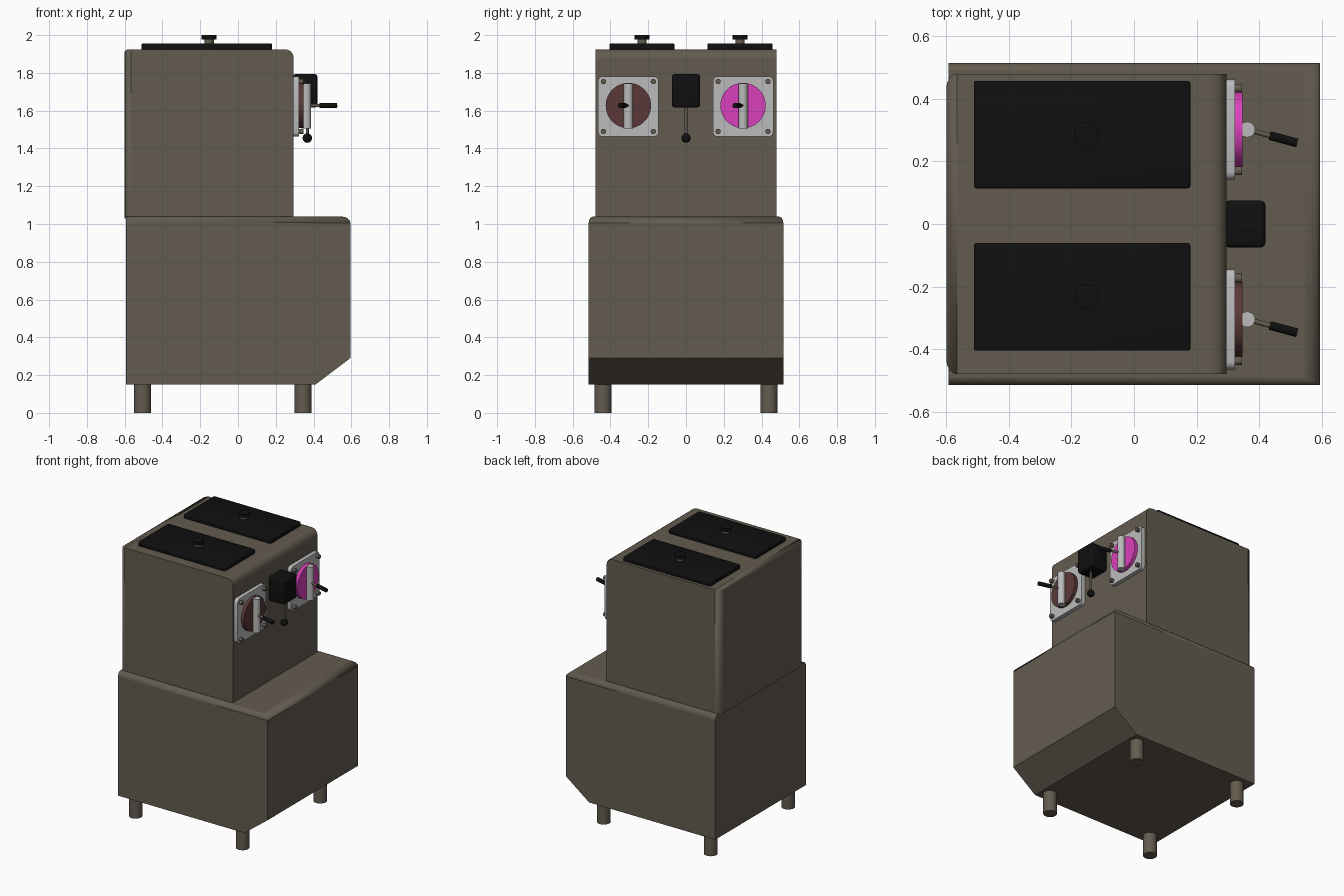
import bpy, bmesh
from mathutils import Vector

if "Cube" in bpy.data.objects:
    bpy.data.objects.remove(bpy.data.objects["Cube"])


def material(name, rgb):
    m = bpy.data.materials.new(name)
    m.diffuse_color = (*rgb, 1)
    m.use_nodes = True
    m.node_tree.nodes["Principled BSDF"].inputs["Base Color"].default_value = m.diffuse_color
    return m


OLIVE = material("olive_enamel", (0.125, 0.105, 0.078))
BLACK = material("black_plastic", (0.005, 0.005, 0.005))
STEEL = material("light_steel", (0.5, 0.5, 0.5))
BROWN = material("brown_disc", (0.105, 0.04, 0.04))
PINK = material("pink_disc", (0.7, 0.05, 0.5))


def finish(ob, mat, angle=0.6):
    ob.data.materials.append(mat)
    bpy.ops.object.select_all(action='DESELECT')
    ob.select_set(True)
    bpy.context.view_layer.objects.active = ob
    bpy.ops.object.shade_smooth_by_angle(angle=angle)
    return ob


def prism(name, profile, half_y, mat, width, weight):
    """Extrude an xz profile along y; weight(a, b) gives each edge's bevel weight."""
    bm = bmesh.new()
    face = bm.faces.new([bm.verts.new((x, -half_y, z)) for x, z in profile])
    new = bmesh.ops.extrude_face_region(bm, geom=[face])["geom"]
    bmesh.ops.translate(bm, vec=(0, 2 * half_y, 0),
                        verts=[v for v in new if isinstance(v, bmesh.types.BMVert)])
    bmesh.ops.recalc_face_normals(bm, faces=bm.faces)
    layer = bm.edges.layers.float.new("bevel_weight_edge")
    for e in bm.edges:
        e[layer] = weight(e.verts[0].co, e.verts[1].co)
    me = bpy.data.meshes.new(name)
    bm.to_mesh(me)
    bm.free()
    ob = bpy.data.objects.new(name, me)
    bpy.context.collection.objects.link(ob)
    mod = ob.modifiers.new("rounded_edges", 'BEVEL')
    mod.limit_method, mod.width, mod.segments = 'WEIGHT', width, 4
    return finish(ob, mat)


def box(name, lo, hi, mat, axis=None, bevel=0.0):
    """Box between two corners; axis limits the bevel to edges along that axis."""
    lo, hi = Vector(lo), Vector(hi)
    bm = bmesh.new()
    bmesh.ops.create_cube(bm, size=1)
    for v in bm.verts:
        v.co = (lo + hi) / 2 + v.co * (hi - lo)
    edges = [e for e in bm.edges if axis is None
             or abs((e.verts[0].co - e.verts[1].co).normalized()[axis]) > 0.9]
    if bevel:
        bmesh.ops.bevel(bm, geom=edges, offset=bevel, segments=3, profile=0.5,
                        affect='EDGES')
    me = bpy.data.meshes.new(name)
    bm.to_mesh(me)
    bm.free()
    ob = bpy.data.objects.new(name, me)
    bpy.context.collection.objects.link(ob)
    return finish(ob, mat)


def rod(name, a, b, r, mat, sides=24):
    a, b = Vector(a), Vector(b)
    bpy.ops.mesh.primitive_cylinder_add(
        vertices=sides, radius=r, depth=(b - a).length, location=(a + b) / 2,
        rotation=(b - a).to_track_quat('Z', 'Y').to_euler())
    ob = bpy.context.object
    ob.name = name
    return finish(ob, mat)


# Lower cabinet with slanted toe and rounded top
def lower_weight(a, b):
    if min(a.z, b.z) < 1.0:
        return 0
    if abs(a.y - b.y) > 0.1:
        return 1 if a.x > 0 else 0
    return 0.5


prism("lower_cabinet", [(-0.593, 0.15), (0.41, 0.15), (0.595, 0.29), (0.595, 1.04), (-0.593, 1.04)],
      0.515, OLIVE, 0.05, lower_weight)


# Upper housing, rounded on the control-side top edge and rear uprights
def upper_weight(a, b):
    if abs(a.y - b.y) > 0.1:
        return (1 if a.x > 0 else 0.25) if a.z > 1.5 else 0
    return 1 if abs(a.z - b.z) > 0.1 and a.x < 0 else 0


prism("upper_housing", [(-0.6, 1.03), (0.295, 1.03), (0.295, 1.925), (-0.6, 1.925)],
      0.48, OLIVE, 0.045, upper_weight)

# Legs
for x in (-0.505, 0.345):
    for y in (-0.44, 0.44):
        rod("leg", (x, y, 0), (x, y, 0.16), 0.045, OLIVE)

# Hopper lids with knobs
for y in (-0.233, 0.286):
    box("lid", (-0.512, y - 0.172, 1.92), (0.18, y + 0.172, 1.956), BLACK, None, 0.008)
    rod("lid_knob_neck", (-0.153, y, 1.95), (-0.153, y, 1.98), 0.025, OLIVE)
    rod("lid_knob", (-0.153, y, 1.976), (-0.153, y, 2.0), 0.039, BLACK)

# Dispensing stations: plate, bolts, disc, spout tube and lever
Z = 1.622
for y, disc in ((-0.305, BROWN), (0.302, PINK)):
    box("station_plate", (0.29, y - 0.16, Z - 0.16), (0.323, y + 0.16, Z + 0.16), STEEL, 0, 0.025)
    for dy in (-0.132, 0.132):
        for dz in (-0.132, 0.132):
            rod("plate_bolt", (0.32, y + dy, Z + dz), (0.346, y + dy, Z + dz), 0.014, OLIVE, 16)
    rod("station_disc", (0.32, y, Z + 0.005), (0.347, y, Z + 0.005), 0.12, disc, 48)
    rod("spout_tube", (0.362, y, 1.505), (0.362, y, 1.745), 0.025, STEEL)
    base, tip = Vector((0.362, y, 1.627)), Vector((0.522, y - 0.043, 1.627))
    rod("lever_rod", base, base.lerp(tip, 0.6), 0.008, OLIVE, 16)
    rod("lever_grip", base.lerp(tip, 0.45), tip, 0.014, BLACK, 16)

# Central switch box with hanging ball lever
box("switch_box", (0.29, -0.075, 1.617), (0.42, 0.075, 1.794), BLACK, None, 0.015)
rod("switch_rod", (0.367, 0, 1.63), (0.367, 0, 1.455), 0.008, OLIVE, 16)
bpy.ops.mesh.primitive_uv_sphere_add(segments=24, ring_count=12, radius=0.025,
                                     location=(0.367, 0, 1.455))
bpy.context.object.name = "switch_ball"
finish(bpy.context.object, BLACK)
